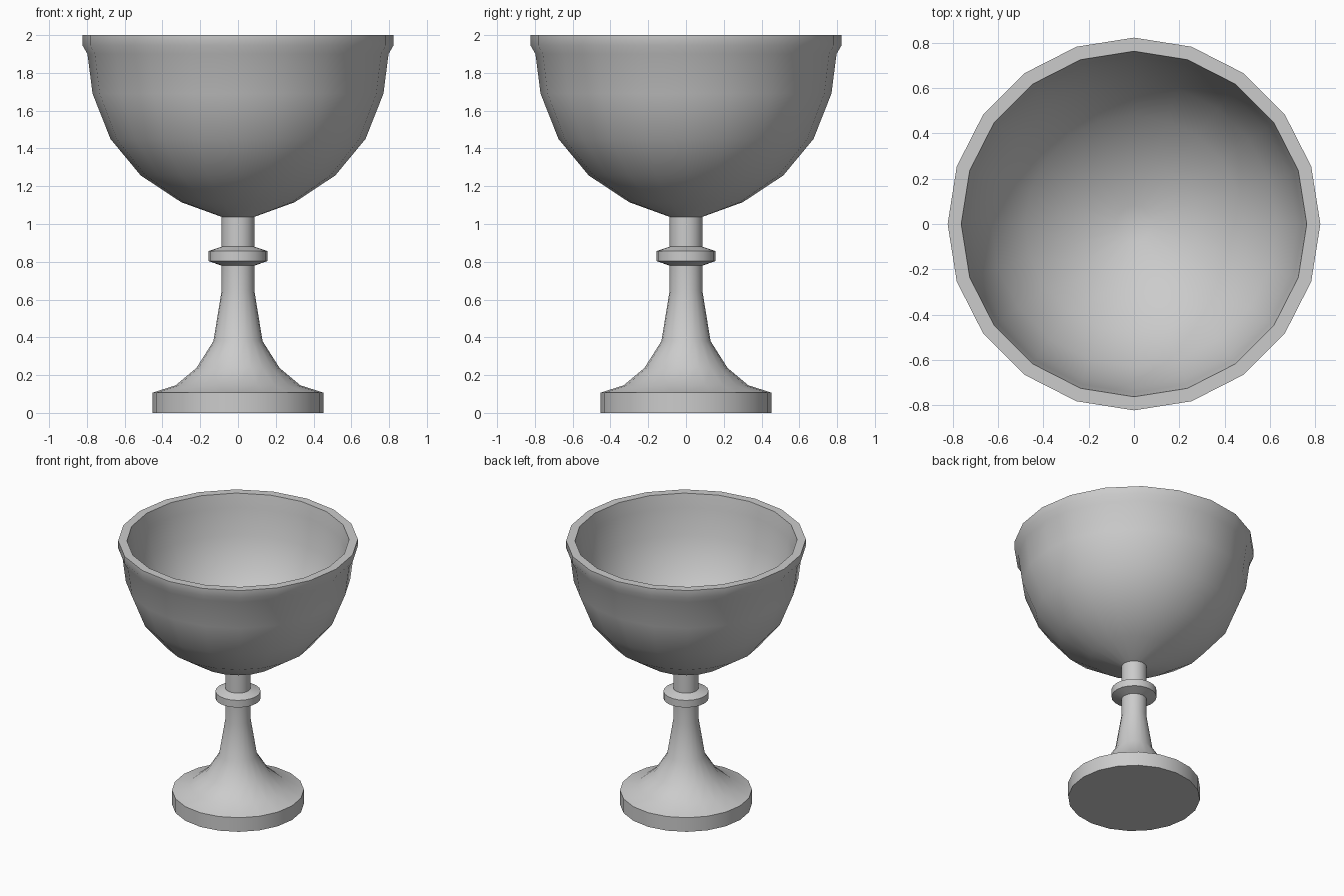
import bpy
import bmesh
import math

SIDES = 20

cube = bpy.data.objects.get("Cube")
if cube:
    bpy.data.objects.remove(cube, do_unlink=True)

# Plain grey metal
grey = bpy.data.materials.new("plain grey")
grey.use_nodes = True
colour = (0.6, 0.6, 0.6, 1)
grey.diffuse_color = colour
grey.node_tree.nodes["Principled BSDF"].inputs["Base Color"].default_value = colour


def lathe(name, profile):
    """Turn (radius, height) points around z; a zero radius closes the end."""
    bm = bmesh.new()
    rings = []
    for r, z in profile:
        if r == 0:
            rings.append([bm.verts.new((0, 0, z))] * SIDES)
        else:
            angles = [math.tau * k / SIDES for k in range(SIDES)]
            rings.append([bm.verts.new((r * math.cos(a), r * math.sin(a), z))
                          for a in angles])
    for low, high in zip(rings, rings[1:]):
        for k in range(SIDES):
            n = (k + 1) % SIDES
            corners = dict.fromkeys((low[k], low[n], high[n], high[k]))
            bm.faces.new(list(corners))
    mesh = bpy.data.meshes.new(name)
    bm.to_mesh(mesh)
    bm.free()
    mesh.materials.append(grey)
    obj = bpy.data.objects.new(name, mesh)
    bpy.context.collection.objects.link(obj)
    bpy.ops.object.select_all(action='DESELECT')
    obj.select_set(True)
    bpy.context.view_layer.objects.active = obj
    bpy.ops.object.shade_smooth_by_angle(angle=math.radians(30))
    return obj


STEM = 0.087

# Foot disc, open on top where the stem flare begins
lathe("foot", [(0, 0), (0.453, 0), (0.453, 0.107)])

# Flared lower stem
lathe("lower_stem", [(0.453, 0.107), (0.33, 0.146), (0.22, 0.238),
                     (0.13, 0.38), (STEM, 0.645), (STEM, 0.78)])

# Ring around the stem
lathe("stem_ring", [(STEM, 0.78), (0.155, 0.803), (0.155, 0.857), (STEM, 0.88)])

# Straight neck under the bowl
lathe("upper_stem", [(STEM, 0.88), (STEM, 1.038)])

# Bowl: outer wall, lip, then the inner wall down to its centre
lathe("bowl", [(STEM, 1.038), (0.3, 1.115), (0.515, 1.257), (0.675, 1.45),
               (0.77, 1.69), (0.797, 1.9), (0.823, 1.945), (0.823, 2),
               (0.763, 2), (0.745, 1.9), (0.72, 1.7), (0.63, 1.478),
               (0.48, 1.296), (0.28, 1.163), (0.08, 1.09), (0, 1.085)])
